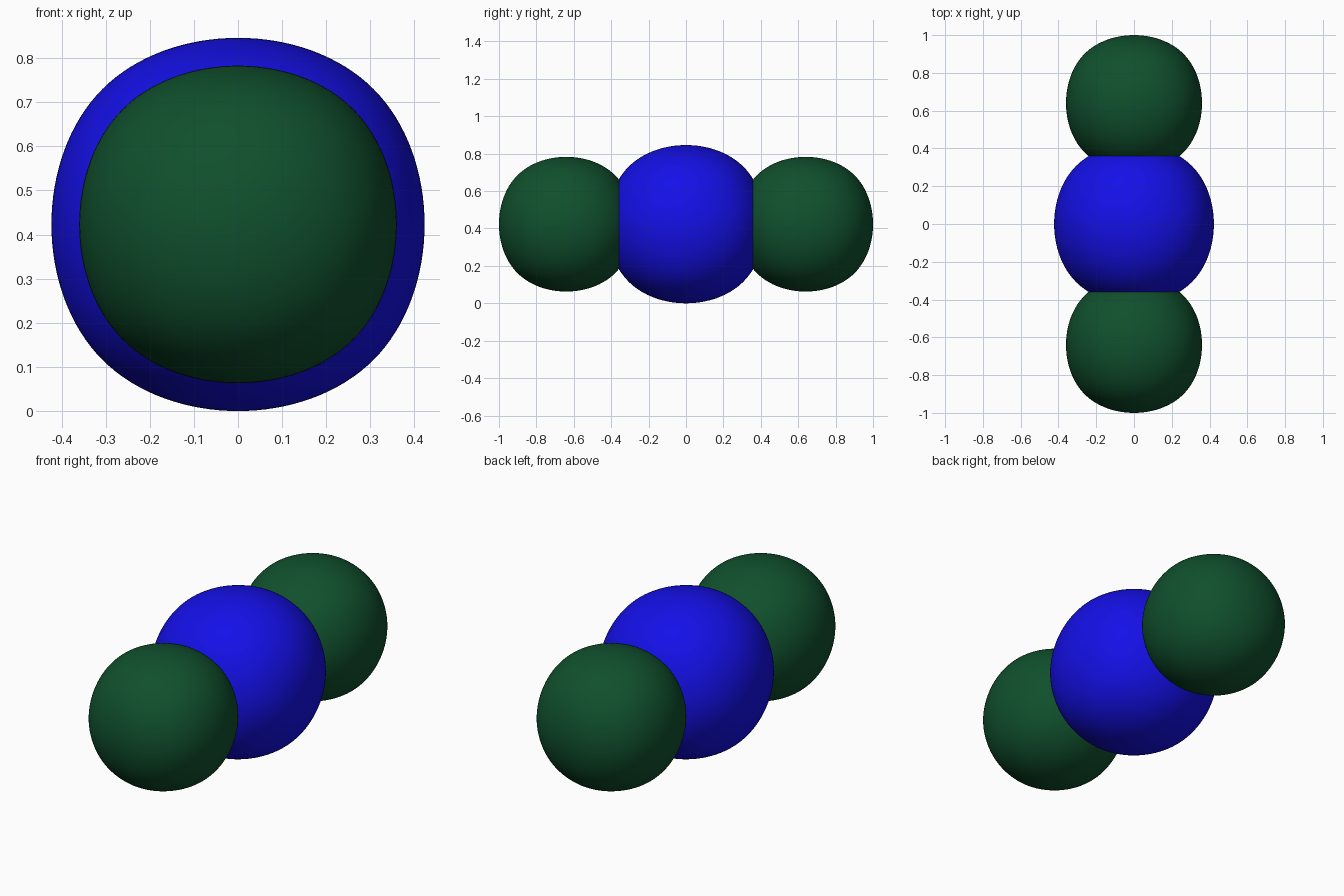
import bpy

if "Cube" in bpy.data.objects:
    bpy.data.objects.remove(bpy.data.objects["Cube"])

# A cube under Catmull-Clark subdivision shrinks to this share of its half size
SHRINK = 0.8395


def material(name, color):
    mat = bpy.data.materials.new(name)
    mat.diffuse_color = color
    mat.use_nodes = True
    mat.node_tree.nodes["Principled BSDF"].inputs["Base Color"].default_value = mat.diffuse_color
    return mat


def rounded_ball(name, location, radius, mat):
    """Slightly boxy ball: a cube rounded by subdivision."""
    bpy.ops.mesh.primitive_cube_add(size=2 * radius / SHRINK, location=location)
    ball = bpy.context.object
    ball.name = name
    sub = ball.modifiers.new("rounding", 'SUBSURF')
    sub.levels = sub.render_levels = 5
    ball.data.materials.append(mat)
    bpy.ops.object.shade_smooth()
    return ball


blue = material("blue", (0.007, 0.005, 0.8, 1))
green = material("dark_green", (0.005, 0.08, 0.026, 1))

# Large middle ball
R, r = 0.423, 0.36
rounded_ball("centre_ball", (0, 0, R), R, blue)

# Smaller balls at the front and back
for name, side in (("front_ball", -1), ("back_ball", 1)):
    rounded_ball(name, (0, side * (1 - r), R), r, green)
